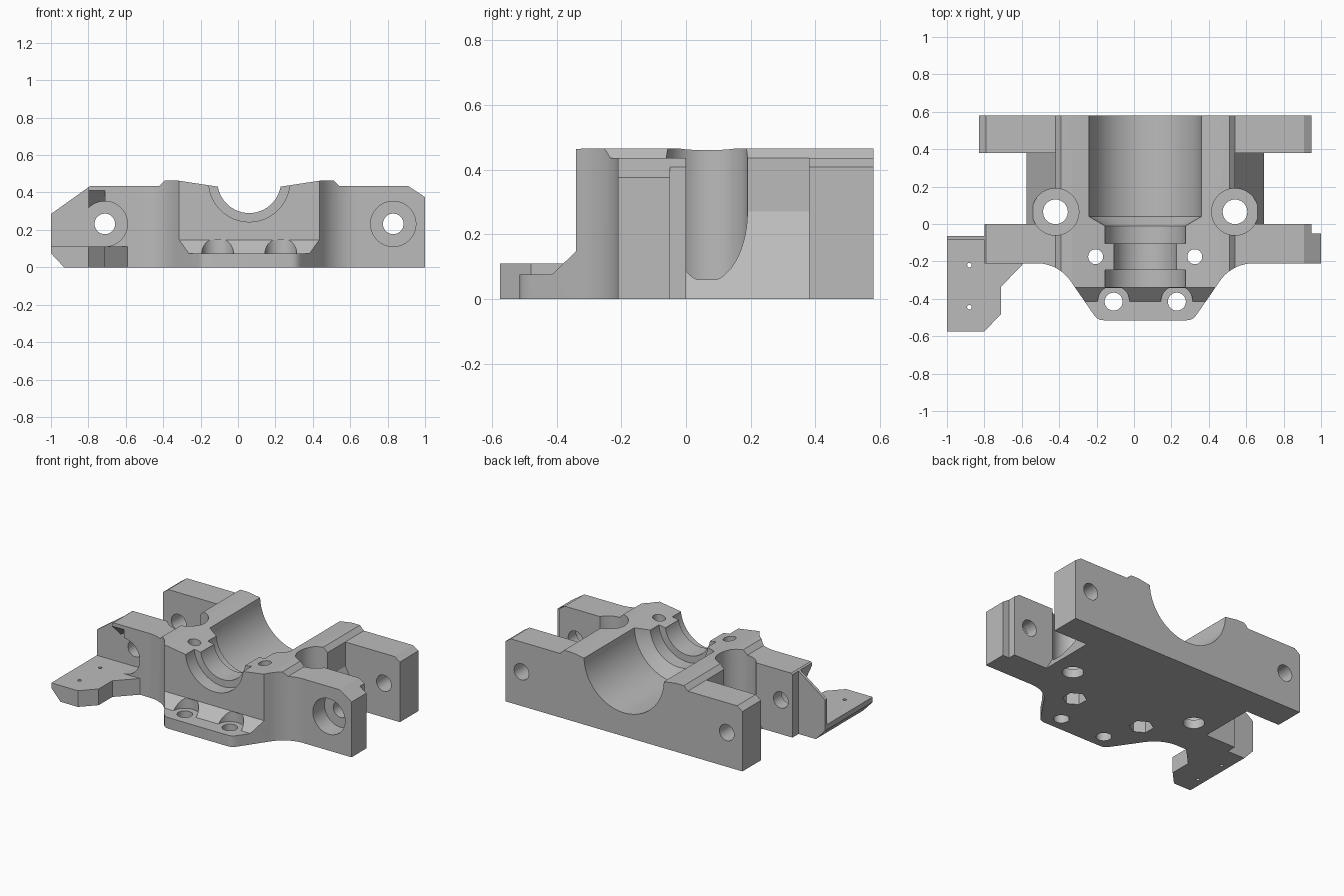
import bpy, bmesh, math
from mathutils import Matrix, Vector

if "Cube" in bpy.data.objects:
    bpy.data.objects.remove(bpy.data.objects["Cube"])

CX = 0.06      # symmetry line of the bearing block
AXIS_Z = 0.46  # height of the shaft axis

grey = bpy.data.materials.new("plain grey")
grey.use_nodes = True
COLOUR = (0.5, 0.5, 0.5, 1)
grey.diffuse_color = COLOUR
grey.node_tree.nodes["Principled BSDF"].inputs["Base Color"].default_value = COLOUR


def mirrored(x):
    return 2 * CX - x


def finish(bm, name):
    bmesh.ops.recalc_face_normals(bm, faces=bm.faces)
    mesh = bpy.data.meshes.new(name)
    bm.to_mesh(mesh)
    bm.free()
    mesh.materials.append(grey)
    ob = bpy.data.objects.new(name, mesh)
    bpy.context.collection.objects.link(ob)
    return ob


def prism(name, pts, axis, lo, hi):
    """Extrude a 2D outline along an axis: x takes (y, z), y takes (x, z), z takes (x, y)."""
    place = {"x": lambda a, b: (lo, a, b),
             "y": lambda a, b: (a, lo, b),
             "z": lambda a, b: (a, b, lo)}[axis]
    bm = bmesh.new()
    face = bm.faces.new([bm.verts.new(place(*p)) for p in pts])
    ext = bmesh.ops.extrude_face_region(bm, geom=[face])
    shift = Vector([(hi - lo) * (axis == a) for a in "xyz"])
    bmesh.ops.translate(bm, vec=shift, verts=[v for v in ext["geom"] if isinstance(v, bmesh.types.BMVert)])
    return finish(bm, name)


def circle(a, b, r, n=48):
    return [(a + r * math.cos(math.tau * (i + .5) / n), b + r * math.sin(math.tau * (i + .5) / n))
            for i in range(n)]


def box(a0, b0, a1, b1):
    return [(a0, b0), (a1, b0), (a1, b1), (a0, b1)]


def lathe_y(name, steps, n=72):
    """Stepped round solid around the shaft axis, from (y, radius) pairs."""
    bm = bmesh.new()
    rings = [[bm.verts.new((x, y, z)) for x, z in circle(CX, AXIS_Z, r, n)] for y, r in steps]
    for a, b in zip(rings, rings[1:]):
        for i in range(n):
            j = (i + 1) % n
            bm.faces.new((a[i], a[j], b[j], b[i]))
    bm.faces.new(rings[0])
    bm.faces.new(rings[-1])
    return finish(bm, name)


def combine(target, tool, operation="DIFFERENCE"):
    mod = target.modifiers.new(operation.title(), "BOOLEAN")
    mod.operation, mod.solver, mod.object = operation, "EXACT", tool
    bpy.context.view_layer.objects.active = target
    bpy.ops.object.modifier_apply(modifier=mod.name)
    bpy.data.objects.remove(tool)


# plan outline: back plate, waist, front arms, tab and bolt flange
R = 0.22
fillet = [(-.52 + R * math.sin(t), -.21 - R * (1 - math.cos(t)))
          for t in [math.radians(57) * i / 12 for i in range(13)]]
nose = fillet + [(-.215, -.485), (-.2, -.503), (-.183, -.512), (-.16, -.515)]
left_side = [(-.83, .58), (-.83, .38), (-.575, .38), (-.575, 0), (-.8, 0), (-.8, -.065),
             (-1, -.065), (-1, -.575), (-.8, -.575), (-.71, -.48), (-.71, -.335), (-.59, -.21)]
right_side = [(1, -.21), (1, -.05), (.95, -.05), (.95, 0), (.695, 0), (.695, .38), (.95, .38), (.95, .58)]
plan = left_side + nose + [(mirrored(x), y) for x, y in reversed(nose)] + right_side
block = prism("bearing_block", plan, "z", 0, .6)

# front silhouette with the two raised ridges and sloped ends
ridge = [(-.42, .435), (-.39, .465), (-.33, .465), (-.1, .43)]
silhouette = ([(-1, .075), (-.93, 0), (1, 0), (1, .375), (.91, .435)]
              + [(mirrored(x), z) for x, z in ridge] + ridge[::-1] + [(-.79, .435), (-1, .285)])
combine(block, prism("silhouette", silhouette, "y", -.7, .7), "INTERSECT")

# side tab: clear the space over it and the pocket in the left arm
combine(block, prism("tab_clearance", box(-1.1, -.7, -.585, -.21), "z", .11, 1))
combine(block, prism("end_clearance", box(-1.1, -.7, -.8, -.085), "z", .11, 1))
combine(block, prism("arm_pocket", [(-.7, .11), (-.085, .11), (-.085, .285), (-.21, .41), (-.7, .41)],
                     "x", -1.1, -.71))

# front bolt flange with its sloped step
combine(block, prism("flange_step", [(-.7, .075), (-.415, .075), (-.34, .147), (-.34, 1), (-.7, 1)],
                     "x", -.55, .7))

# sloped waist sides
slope = [(.54, .6), (.54, .27), (.701, -.01), (.8, -.01), (.8, .6)]
combine(block, prism("waist_right", slope, "y", 0, .38))
combine(block, prism("waist_left", [(mirrored(x), z) for x, z in slope], "y", 0, .38))

# stepped shaft channel
combine(block, lathe_y("shaft_channel", [(-.7, .217), (-.247, .217), (-.247, .17), (-.103, .17),
                                         (-.103, .217), (-.01, .217), (.04, .3), (.7, .3)]))

# vertical bolts, nuts and heads on both sides
for side in (-1, 1):
    x = CX + side * .48
    combine(block, prism("bolt_pocket", circle(x, .065, .125), "z", .06, 1))
    combine(block, prism("bolt_hole", circle(x, .065, .066), "z", -.1, .2))
    x = CX + side * .265
    combine(block, prism("screw_hole", circle(x, -.175, .04, 32), "z", -.1, 1))
    combine(block, prism("nut_trap", circle(x, -.175, .075, 6), "z", -.1, .1))
    x = CX + side * .169
    combine(block, prism("flange_head", circle(x, -.415, .085), "z", .075, .146))
    combine(block, prism("flange_hole", circle(x, -.415, .048, 32), "z", -.1, .2))

# horizontal rods through arms and back plate, counterbored at the front
for x in (-.712, .83):
    combine(block, prism("rod_hole", circle(x, .232, .055), "y", -.4, .7))
    combine(block, prism("counterbore", circle(x, .232, .121), "y", -.4, -.085))

# small tab holes
for y in (-.22, -.445):
    combine(block, prism("tab_hole", circle(-.88, y, .012, 16), "z", -.1, .2))

bpy.ops.object.select_all(action="DESELECT")
block.select_set(True)
bpy.context.view_layer.objects.active = block
bpy.ops.object.shade_smooth_by_angle(angle=math.radians(25))
